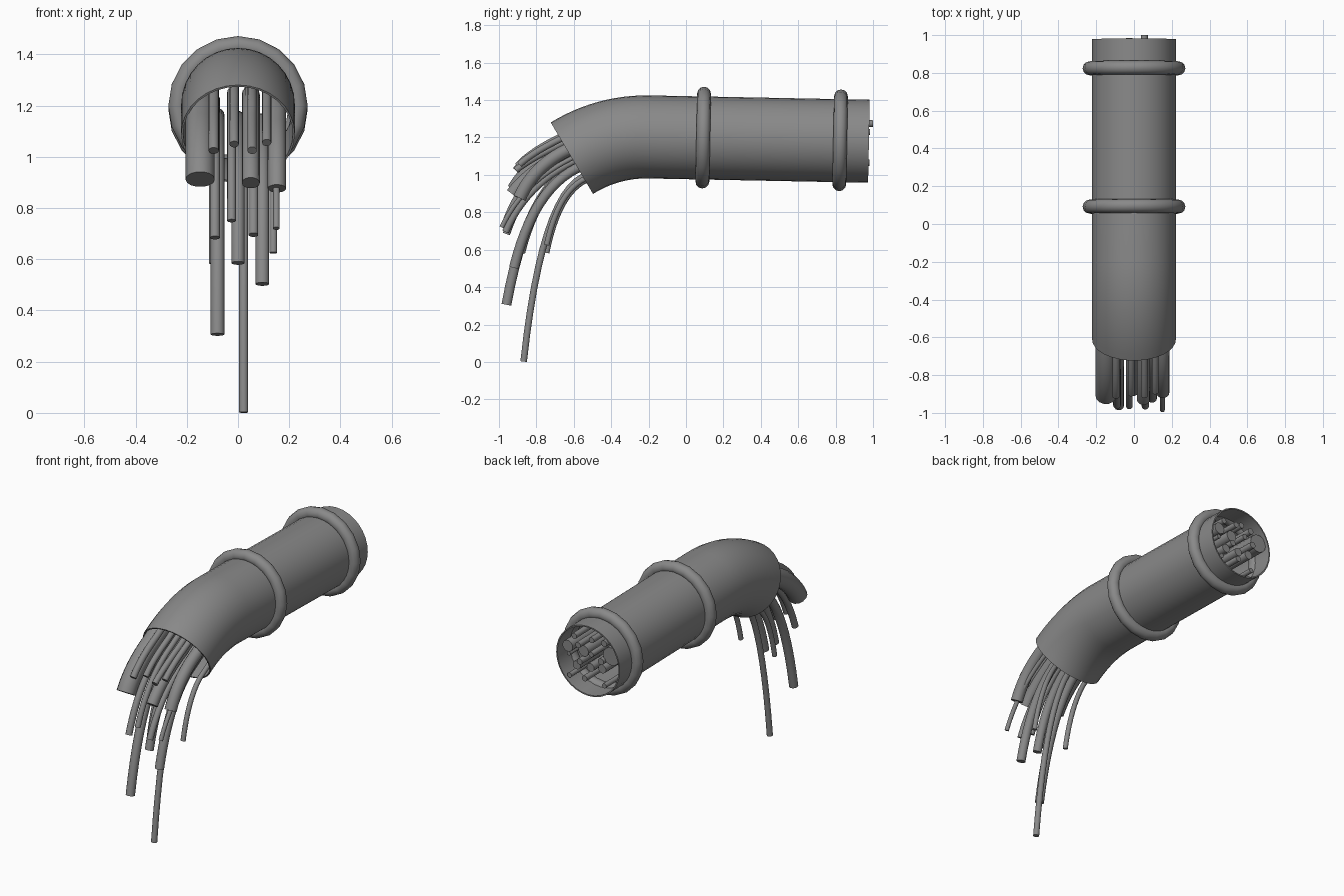
import bpy, bmesh, math, random
from mathutils import Vector

if "Cube" in bpy.data.objects:
    bpy.data.objects.remove(bpy.data.objects["Cube"])

random.seed(4)
BACK = Vector((0, 0.978, 1.180))      # rear end of the sleeve centre line
BEND = Vector((0, -0.198, 1.203))     # where the sleeve starts to bend
R_BEND, END_ANGLE = 0.75, math.radians(32)
RISE = math.atan2(BEND.z - BACK.z, BACK.y - BEND.y)

grey = bpy.data.materials.new("dark_grey")
grey.diffuse_color = (0.25, 0.25, 0.25, 1)
grey.use_nodes = True
grey.node_tree.nodes["Principled BSDF"].inputs["Base Color"].default_value = grey.diffuse_color


def finish(ob):
    """Dark grey material and smooth shading with sharp edges kept."""
    ob.data.materials.append(grey)
    bpy.ops.object.select_all(action='DESELECT')
    ob.select_set(True)
    bpy.context.view_layer.objects.active = ob
    bpy.ops.object.shade_smooth_by_angle(angle=math.radians(40))


def sweep(name, path, radius, sides, wall=0):
    """Round tube along a path of constant x; solid, or hollow when wall is set."""
    bm = bmesh.new()
    rings = []
    for i, p in enumerate(path):
        t = (path[min(i + 1, len(path) - 1)] - path[max(i - 1, 0)]).normalized()
        n = Vector((0, t.z, -t.y))
        # outer circle, and for a hollow tube an inner one
        for loop, r in enumerate((radius, radius - wall) if wall else (radius,)):
            ring = []
            for k in range(sides):
                a = 2 * math.pi * k / sides
                ring.append(bm.verts.new(p + r * (Vector((math.cos(a), 0, 0)) + n * math.sin(a))))
            if len(rings) <= loop:
                rings.append([])
            rings[loop].append(ring)

    def bridge(a, b):
        for k in range(sides):
            j = (k + 1) % sides
            bm.faces.new((a[k], a[j], b[j], b[k]))

    for skin in rings:
        for a, b in zip(skin, skin[1:]):
            bridge(a, b)
    for end in (0, -1):
        if wall:
            bridge(rings[0][end], rings[1][end])
        else:
            bm.faces.new(rings[0][end])
    bmesh.ops.recalc_face_normals(bm, faces=bm.faces[:])
    mesh = bpy.data.meshes.new(name)
    bm.to_mesh(mesh)
    bm.free()
    ob = bpy.data.objects.new(name, mesh)
    bpy.context.collection.objects.link(ob)
    finish(ob)
    return ob


def sleeve_path(x=0, d=0, extra=0, steps=10):
    """Centre line of the sleeve, shifted sideways by x and upward by d."""
    up = Vector((0, math.sin(RISE), math.cos(RISE)))
    back = (BACK - BEND).normalized()
    shift = Vector((x, 0, 0))
    start = BACK + back * extra + up * d + shift
    bend = BEND + up * d + shift
    pts = [start.lerp(bend, k / 6) for k in range(6)]
    centre = BEND - up * R_BEND
    for i in range(steps + 1):
        a = -RISE + (END_ANGLE + RISE) * i / steps
        pts.append(centre + Vector((0, -math.sin(a), math.cos(a))) * (R_BEND + d) + shift)
    return pts


# Outer sleeve with a thin wall
sweep("outer_sleeve", sleeve_path(steps=12), 0.222, 32, wall=0.008)

# Clamp rings
for name, y in (("front_ring", 0.092), ("rear_ring", 0.824)):
    z = BEND.z - (y - BEND.y) * math.tan(RISE) + 0.002
    bpy.ops.mesh.primitive_torus_add(major_segments=20, minor_segments=12, major_radius=0.235,
                                     minor_radius=0.037, location=(0, y, z),
                                     rotation=(math.pi / 2 - RISE, 0, 0))
    ring = bpy.context.object
    ring.name = name
    finish(ring)

# Wires: x, offset in the sleeve, radius, end y, end z
wires = [
    (-0.148, 0.06, 0.057, -0.905, 0.912),
    (-0.095, 0.125, 0.020, -0.91, 1.024),
    (-0.015, 0.13, 0.018, -0.90, 1.049),
    (0.055, 0.095, 0.018, -0.91, 1.025),
    (0.112, 0.12, 0.018, -0.89, 1.055),
    (0.050, 0.04, 0.035, -0.93, 0.898),
    (0.152, 0.05, 0.036, -0.89, 0.876),
    (-0.025, 0.05, 0.017, -0.965, 0.75),
    (-0.090, 0.02, 0.020, -0.96, 0.684),
    (0.060, -0.02, 0.019, -0.965, 0.695),
    (0.150, 0.00, 0.013, -0.985, 0.72),
    (0.138, -0.13, 0.015, -0.745, 0.625),
    (-0.098, -0.14, 0.015, -0.745, 0.583),
    (0.000, -0.05, 0.026, -0.885, 0.585),
    (-0.080, -0.04, 0.027, -0.96, 0.306),
    (0.095, -0.06, 0.027, -0.92, 0.503),
    (0.022, -0.115, 0.018, -0.868, 0.002),
]
EXIT = math.tan(math.radians(26))
for i, (x, d, r, y, z) in enumerate(wires, 1):
    extra = 0.02 if i == 4 else random.uniform(-0.03, 0.008)
    path = sleeve_path(x, d, extra)
    start, end = path[-1], Vector((x, y, z))
    # drooping part: leaves the sleeve smoothly and falls to the end
    reach = 0.7 * (start.y - y)
    ctrl = start + Vector((0, -reach, -reach * EXIT))
    for k in range(1, 13):
        t = k / 12
        path.append(start * (1 - t) ** 2 + ctrl * 2 * t * (1 - t) + end * t * t)
    sweep(f"wire_{i:02d}", path, r, 14)
